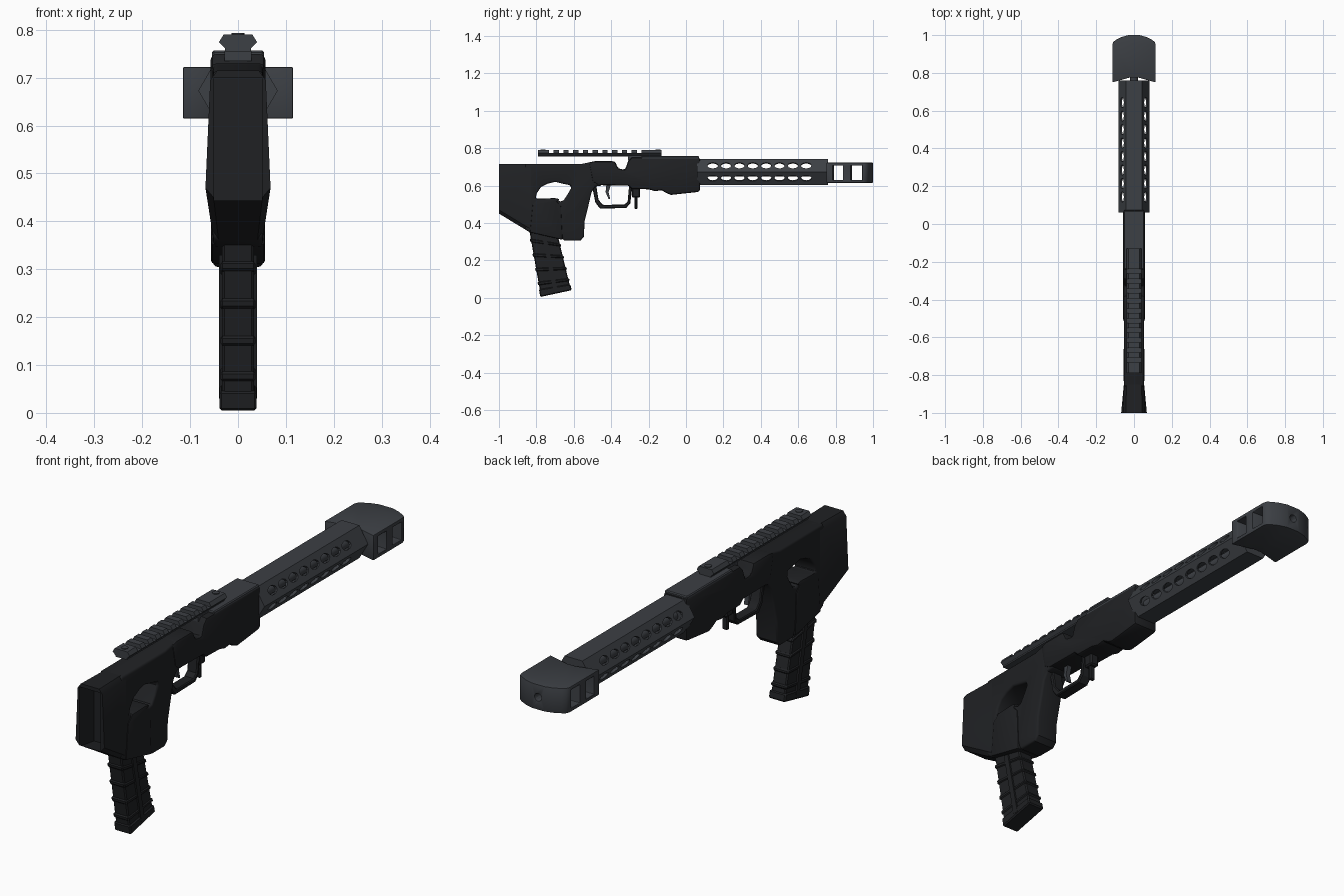
import bpy, bmesh, math
from mathutils import Matrix, Vector

if "Cube" in bpy.data.objects:
    bpy.data.objects.remove(bpy.data.objects["Cube"])


def material(name, c):
    m = bpy.data.materials.new(name)
    m.diffuse_color = (*c, 1)
    m.use_nodes = True
    m.node_tree.nodes["Principled BSDF"].inputs["Base Color"].default_value = m.diffuse_color
    return m


POLYMER = material("polymer", (0.014, 0.015, 0.017))
METAL = material("metal", (0.045, 0.05, 0.058))


def finish(name, bm, mat):
    bmesh.ops.recalc_face_normals(bm, faces=bm.faces)
    me = bpy.data.meshes.new(name)
    bm.to_mesh(me)
    bm.free()
    ob = bpy.data.objects.new(name, me)
    bpy.context.collection.objects.link(ob)
    if mat:
        me.materials.append(mat)
    return ob


def prism(name, pts, lo, hi, axis="x", mat=POLYMER):
    # extrude a 2D profile along one axis
    put = {"x": lambda a, b, h: (h, a, b), "y": lambda a, b, h: (a, h, b), "z": lambda a, b, h: (a, b, h)}[axis]
    bm = bmesh.new()
    r0, r1 = [[bm.verts.new(put(a, b, h)) for a, b in pts] for h in (lo, hi)]
    n = len(pts)
    bm.faces.new(r0)
    bm.faces.new(r1)
    for i in range(n):
        bm.faces.new((r0[i], r0[(i + 1) % n], r1[(i + 1) % n], r1[i]))
    return finish(name, bm, mat)


def box(name, x, y, z, mat=POLYMER):
    return prism(name, [(y[0], z[0]), (y[1], z[0]), (y[1], z[1]), (y[0], z[1])], x[0], x[1], "x", mat)


def cylinder(name, r, y0, y1, x, z, mat=METAL):
    pts = [(x + r * math.cos(a * math.tau / 24), z + r * math.sin(a * math.tau / 24)) for a in range(24)]
    return prism(name, pts, y0, y1, "y", mat)


def apply(ob, cutters=(), bevel=0, seg=2):
    # cut, bevel, bake the modifiers and smooth the soft edges
    for c in cutters:
        m = ob.modifiers.new("cut", "BOOLEAN")
        m.object, m.operation, m.solver = c, "DIFFERENCE", "EXACT"
        c.hide_render = True
    if bevel:
        m = ob.modifiers.new("bevel", "BEVEL")
        m.width, m.segments, m.limit_method, m.angle_limit = bevel, seg, "ANGLE", math.radians(50)
    dg = bpy.context.evaluated_depsgraph_get()
    dg.update()
    me = bpy.data.meshes.new_from_object(ob.evaluated_get(dg))
    ob.modifiers.clear()
    ob.data = me
    for c in cutters:
        bpy.data.objects.remove(c)
    bpy.ops.object.select_all(action="DESELECT")
    ob.select_set(True)
    bpy.context.view_layer.objects.active = ob
    bpy.ops.object.shade_smooth_by_angle(angle=math.radians(32))
    return ob


# rear stock and grip with the thumbhole
stock = prism("stock", [
    (-.86, .715), (-.56, .715), (-.5, .728), (-.45, .728), (-.45, .60), (-.485, .595), (-.505, .565),
    (-.52, .50), (-.542, .41), (-.546, .325), (-.565, .305), (-.655, .305), (-.67, .345), (-.83, .347),
    (-.86, .365)], -.052, .052)
thumbhole = prism("thumbhole", [
    (-.805, .53), (-.797, .56), (-.775, .592), (-.74, .61), (-.70, .62), (-.66, .61), (-.618, .602),
    (-.615, .585), (-.635, .55), (-.655, .52), (-.672, .515), (-.70, .53)], -.2, .2, "x", None)
apply(stock, [thumbhole], .016, 3)

# flared butt, open at the back
bm = bmesh.new()
for y, zt, zb, wt, wb in ((-.83, .715, .347, .052, .052), (-1, .715, .45, .058, .068)):
    for s in (-1, 1):
        for p in ((s * wt * .75, y, zt), (s * wt, y, zt - .02), (s * wb, y, zb + .02), (s * wb * .75, y, zb)):
            bm.verts.new(p)
bmesh.ops.convex_hull(bm, input=bm.verts)
bmesh.ops.dissolve_limit(bm, angle_limit=.02, verts=bm.verts, edges=bm.edges)
butt = finish("butt", bm, POLYMER)
apply(butt, [prism("butt_recess", [(-1.1, .46), (-.9, .43), (-.9, .70), (-1.1, .70)], -.05, .05, "x", None)])

# magazine well
apply(prism("magazine_well", [
    (-.835, .35), (-.66, .31), (-.668, .49), (-.69, .515), (-.675, .527), (-.70, .533), (-.79, .53), (-.82, .50)],
    -.056, .056), (), .012)

# receiver shell
apply(prism("receiver", [
    (-.52, .722), (-.49, .73), (-.38, .73), (-.362, .69), (-.325, .685), (-.31, .73), (-.29, .75), (.075, .75),
    (.075, .567), (-.08, .55), (-.105, .56), (-.13, .575), (-.165, .57), (-.2, .58), (-.29, .582), (-.31, .60),
    (-.47, .602), (-.5, .62)], -.057, .057), (), .012)
apply(box("receiver_cover", (-.054, .054), (-.24, .07), (.74, .757), METAL), (), .004, 1)

# trigger group
guard = prism("trigger_guard", [(-.505, .61), (-.485, .51), (-.46, .477), (-.32, .48), (-.298, .505), (-.285, .61)],
              -.024, .024)
opening = prism("guard_opening", [(-.48, .602), (-.468, .525), (-.445, .497), (-.33, .498), (-.312, .515),
                                  (-.304, .602)], -.1, .1, "x", None)
apply(guard, [opening], .004, 1)
apply(prism("trigger", [(-.40, .61), (-.425, .61), (-.43, .565), (-.415, .53), (-.405, .527), (-.414, .565)],
            -.01, .01, "x", METAL))
apply(box("release_lever", (-.013, .013), (-.275, -.26), (.475, .59)), (), .004, 1)
apply(box("lever_base", (-.02, .02), (-.29, -.245), (.535, .59)), (), .006, 1)


# tilted magazine with ribs
def mag_band(name, t0, t1, e, hw):
    rt, rb, ft, fb = map(Vector, ((-.835, .345), (-.775, .005), (-.68, .31), (-.615, .04)))
    out = Vector((e, .15 * e))
    q = [rt.lerp(rb, t0) - out, rt.lerp(rb, t1) - out, ft.lerp(fb, t1) + out, ft.lerp(fb, t0) + out]
    return apply(prism(name, [tuple(p) for p in q], -hw, hw), (), .005, 1)


mag_band("magazine", -.15, .99, 0, .033)
for i, t in enumerate((.08, .31, .54, .76)):
    mag_band(f"magazine_rib_{i}", t, t + .06, .005, .037)
mag_band("magazine_base", .88, 1, .004, .039)
for i, x in enumerate((-.036, .036)):
    apply(prism(f"magazine_side_rib_{i}", [(-.77, .33), (-.745, .326), (-.685, .03), (-.71, .035)],
                x - .004, x + .004))

# top rail with cross slots
rail = prism("rail", [(-.027, .755), (.027, .755), (.027, .761), (.04, .774), (.03, .79), (-.03, .79),
                      (-.04, .774), (-.027, .761)], -.79, -.13, "y", METAL)
slots = [box("slot", (-.1, .1), (y - .012, y + .012), (.773, .82), None)
         for y in (-.72 + .0522 * i for i in range(10))]
apply(rail, slots)
box("rail_mount", (-.028, .028), (-.31, -.14), (.735, .757), METAL)
for i, y in enumerate((-.765, -.15)):
    bm = bmesh.new()
    bmesh.ops.create_cone(bm, cap_ends=True, segments=16, radius1=.014, radius2=.014, depth=.006,
                          matrix=Matrix.Translation((0, y, .79)))
    finish(f"rail_screw_{i}", bm, METAL)


# hexagonal handguard, hollow, with rows of oval vents on the sloping sides
def hexagon(k):
    return [(x * k, .673 + z * k) for x, z in
            ((.042, .07), (.083, 0), (.042, -.07), (-.042, -.07), (-.083, 0), (-.042, .07))]


handguard = prism("handguard", hexagon(1), .06, .76, "y", METAL)
inside = prism("inside", hexagon(.86), .085, .745, "y", None)
bm = bmesh.new()
for i in range(8):
    for sx in (-1, 1):
        for sz in (-1, 1):
            n = Vector((sx * .07, 0, sz * .041)).normalized()
            rot = Matrix((Vector((0, 1, 0)), n.cross((0, 1, 0)), n)).transposed().to_4x4()
            mtx = Matrix.Translation((sx * .0625, .143 + .0714 * i, .673 + sz * .034)) @ rot
            bmesh.ops.create_cone(bm, cap_ends=True, segments=14, radius1=1, radius2=1, depth=1,
                                  matrix=mtx @ Matrix.Diagonal((.028, .018, .036, 1)))
vents = finish("vents", bm, None)
apply(handguard, [inside, vents])
apply(cylinder("barrel", .021, .05, .79, 0, .67))

# wide muzzle brake with side ports and a bore
half = [(.03, 1.0), (.065, .99), (.095, .975), (.109, .965), (.115, .95), (.115, .75), (.06, .765), (.02, .776)]
brake = prism("muzzle_brake", half + [(-x, y) for x, y in reversed(half)], .615, .722, "z", METAL)


def port(y0, y1, sweep):
    # swept opening right through from side to side
    pts = [(-.2, y0 - sweep), (0, y0), (.2, y0 - sweep), (.2, y1 - sweep), (0, y1), (-.2, y1 - sweep)]
    return apply(prism("port", pts, .63, .707, "z", None))


apply(brake, [port(.79, .845, .01), port(.887, .947, .01), cylinder("bore", .016, .93, 1.1, 0, .668, None)], .004, 2)
